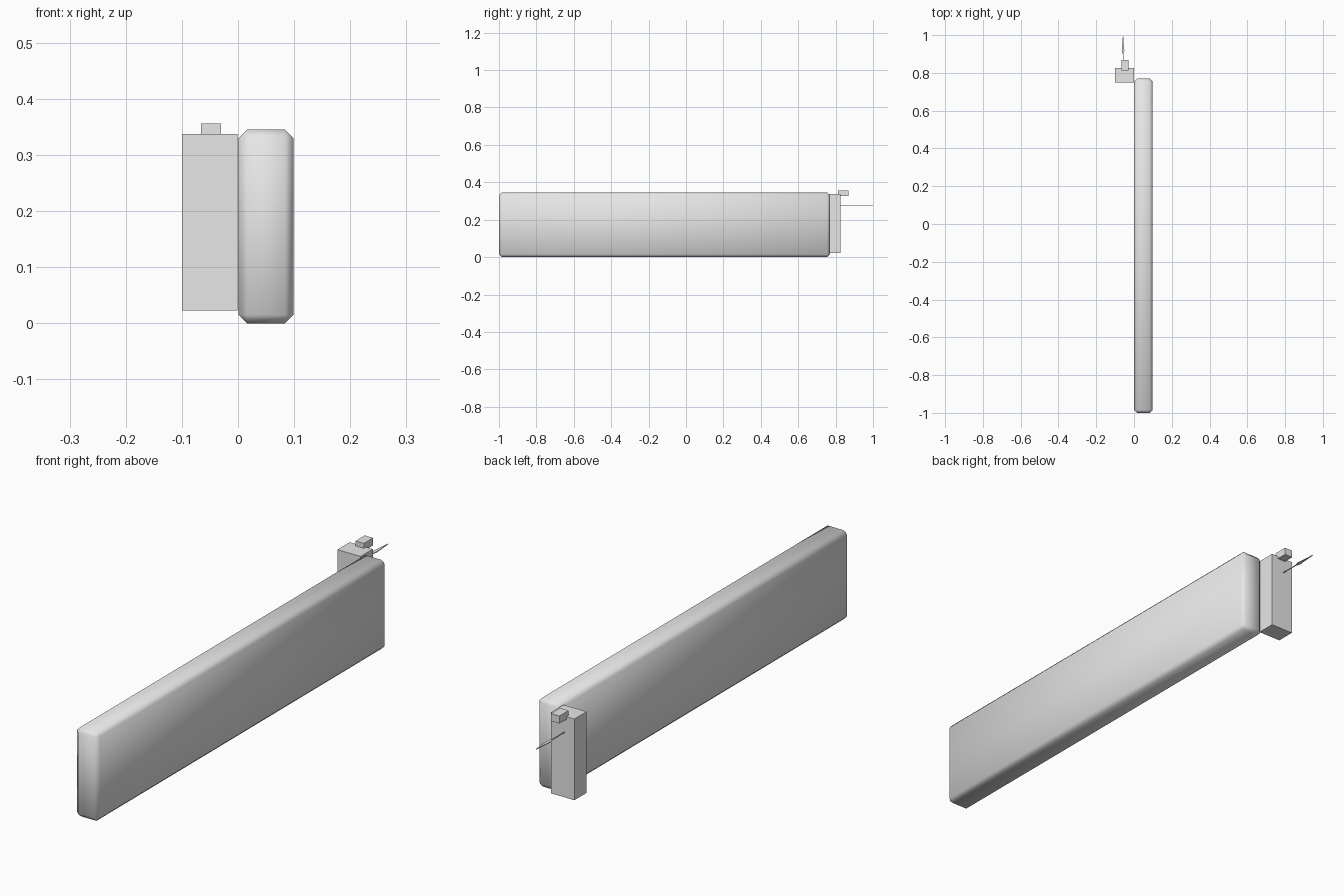
import bpy, bmesh

if "Cube" in bpy.data.objects:
    bpy.data.objects.remove(bpy.data.objects["Cube"])

grey = bpy.data.materials.new("light_grey")
grey.diffuse_color = (0.8, 0.8, 0.8, 1)
grey.use_nodes = True
grey.node_tree.nodes["Principled BSDF"].inputs["Base Color"].default_value = grey.diffuse_color


def finish(name, bm):
    bmesh.ops.recalc_face_normals(bm, faces=bm.faces)
    mesh = bpy.data.meshes.new(name)
    bm.to_mesh(mesh)
    bm.free()
    mesh.materials.append(grey)
    obj = bpy.data.objects.new(name, mesh)
    bpy.context.collection.objects.link(obj)
    return obj


def box(name, lo, hi, bevel=0.0):
    bm = bmesh.new()
    bmesh.ops.create_cube(bm, size=1)
    for v in bm.verts:
        v.co = [(a + b) / 2 + c * (b - a) for a, b, c in zip(lo, hi, v.co)]
    if bevel:
        bmesh.ops.bevel(bm, geom=bm.edges[:], offset=bevel, segments=1,
                        affect='EDGES', profile=0.5)
        for f in bm.faces:
            f.smooth = True
    return finish(name, bm)


# Long chamfered slab, smooth shaded all over
box("long_slab", (0.001, -1.0, 0.0), (0.099, 0.77, 0.345), 0.015)

# Upright block at the back end, with a small block on its top edge
box("upright_block", (-0.1, 0.75, 0.023), (-0.001, 0.825, 0.337))
box("small_block", (-0.066, 0.812, 0.327), (-0.03, 0.868, 0.356))

# Thin flat spike: narrow shaft, diamond head, pointed tip
bm = bmesh.new()
cx, cz, thick = -0.058, 0.275, 0.0015
outline = [(0.0015, 0.82), (0.0015, 0.9), (0.007, 0.917), (0.0005, 1.0)]
points = [(w, y) for w, y in outline] + [(-w, y) for w, y in reversed(outline)]
face = bm.faces.new([bm.verts.new((cx + x, y, cz - thick)) for x, y in points])
top = bmesh.ops.extrude_face_region(bm, geom=[face])["geom"]
bmesh.ops.translate(bm, vec=(0, 0, 2 * thick),
                    verts=[g for g in top if isinstance(g, bmesh.types.BMVert)])
finish("spike", bm)
